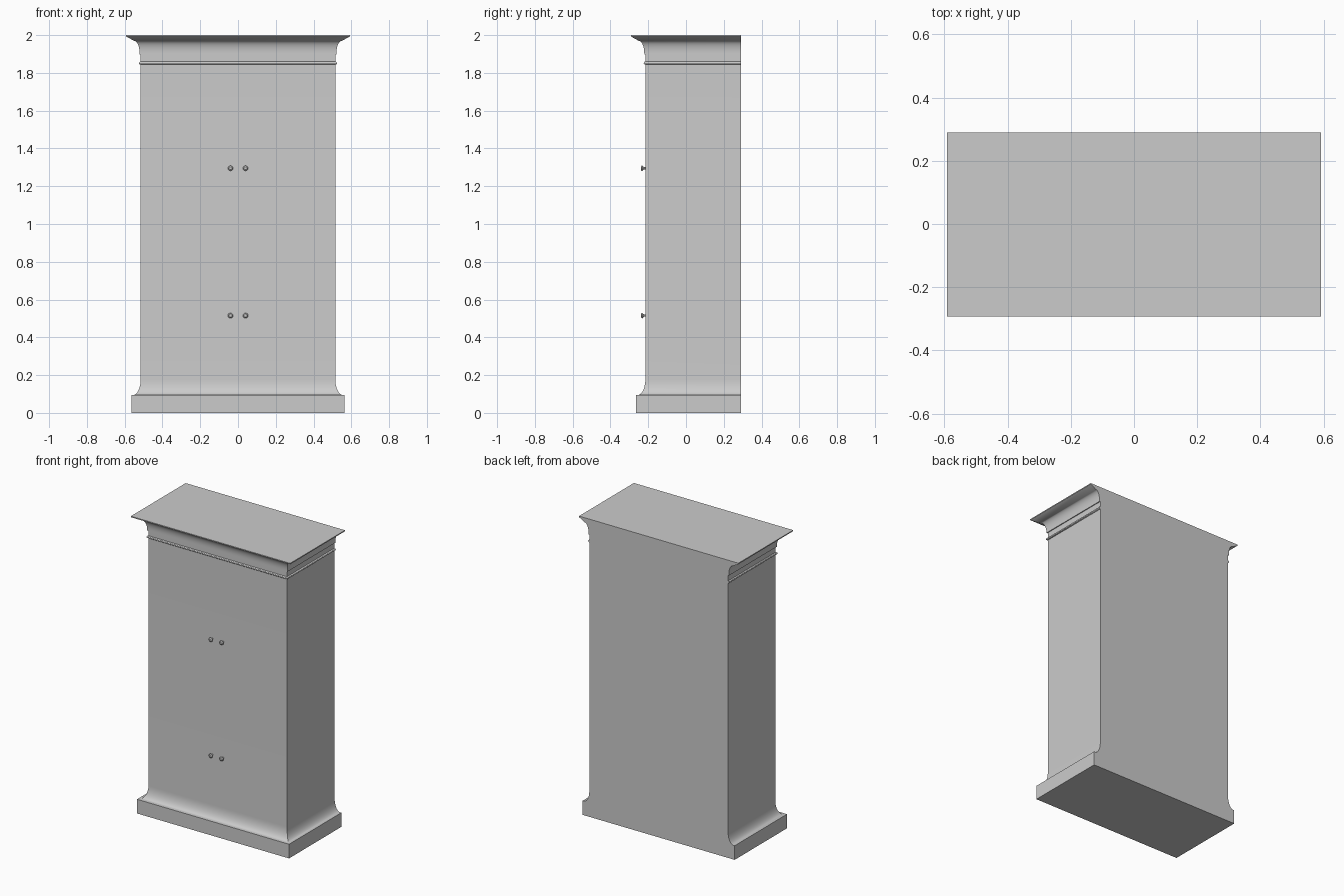
import bpy, bmesh, math

old = bpy.data.objects.get("Cube")
if old:
    bpy.data.objects.remove(old, do_unlink=True)

grey = bpy.data.materials.new("plain grey")
grey.use_nodes = True
GREY = (0.6, 0.6, 0.6, 1)
grey.diffuse_color = GREY
grey.node_tree.nodes["Principled BSDF"].inputs["Base Color"].default_value = GREY

HALF_WIDTH, FRONT, BACK = 0.515, -0.215, 0.29


def finish(bm, name):
    bmesh.ops.recalc_face_normals(bm, faces=bm.faces)
    mesh = bpy.data.meshes.new(name)
    bm.to_mesh(mesh)
    bm.free()
    mesh.materials.append(grey)
    obj = bpy.data.objects.new(name, mesh)
    bpy.context.collection.objects.link(obj)
    bpy.ops.object.select_all(action="DESELECT")
    obj.select_set(True)
    bpy.context.view_layer.objects.active = obj
    bpy.ops.object.shade_smooth_by_angle(angle=math.radians(30))
    return obj


def arc(center, radii, start, end, steps):
    """Points on an elliptical arc in (offset, height)."""
    pts = []
    for i in range(steps + 1):
        a = math.radians(start + (end - start) * i / steps)
        pts.append((center[0] + radii[0] * math.cos(a),
                    center[1] + radii[1] * math.sin(a)))
    return pts


# Moulding profile: plinth, cove, plain sides, bead, fillet, crown cove, lip
profile = [(0.05, 0), (0.05, 0.095)]
profile += arc((0.04, 0.18), (0.04, 0.085), 270, 180, 10)
profile += arc((0, 1.852), (0.009, 0.008), -90, 90, 6)
profile += [(0, 1.897), (0.006, 1.897), (0.006, 1.905)]
profile += arc((0.036, 1.905), (0.03, 0.065), 180, 90, 10)[1:]
profile += [(0.077, 1.993), (0.077, 2.0)]

# Cabinet body: profile swept round the front and sides, flat at the back
bm = bmesh.new()
rings = []
for d, z in profile:
    x, y = HALF_WIDTH + d, FRONT - d
    rings.append([bm.verts.new(p) for p in
                  ((-x, BACK, z), (-x, y, z), (x, y, z), (x, BACK, z))])
for low, high in zip(rings, rings[1:]):
    for i in range(4):
        j = (i + 1) % 4
        bm.faces.new((low[i], low[j], high[j], high[i]))
bm.faces.new(rings[0])
bm.faces.new(rings[-1])
finish(bm, "cabinet_body")

# Door knobs: flared, flat-faced discs on short necks
knob_profile = [(0.006, 0.002), (0.006, -0.007), (0.014, -0.016),
                (0.014, -0.019), (0.008, -0.024)]
SIDES = 12
for level, z in (("lower", 0.515), ("upper", 1.295)):
    for side, x in (("right", -0.04), ("left", 0.04)):
        bm = bmesh.new()
        rings = []
        for r, y in knob_profile:
            rings.append([bm.verts.new((x + r * math.cos(k * math.tau / SIDES), FRONT + y,
                                        z + r * math.sin(k * math.tau / SIDES)))
                          for k in range(SIDES)])
        for a, b in zip(rings, rings[1:]):
            for i in range(SIDES):
                j = (i + 1) % SIDES
                bm.faces.new((a[i], a[j], b[j], b[i]))
        bm.faces.new(rings[0])
        bm.faces.new(rings[-1])
        finish(bm, f"{level}_{side}_knob")
